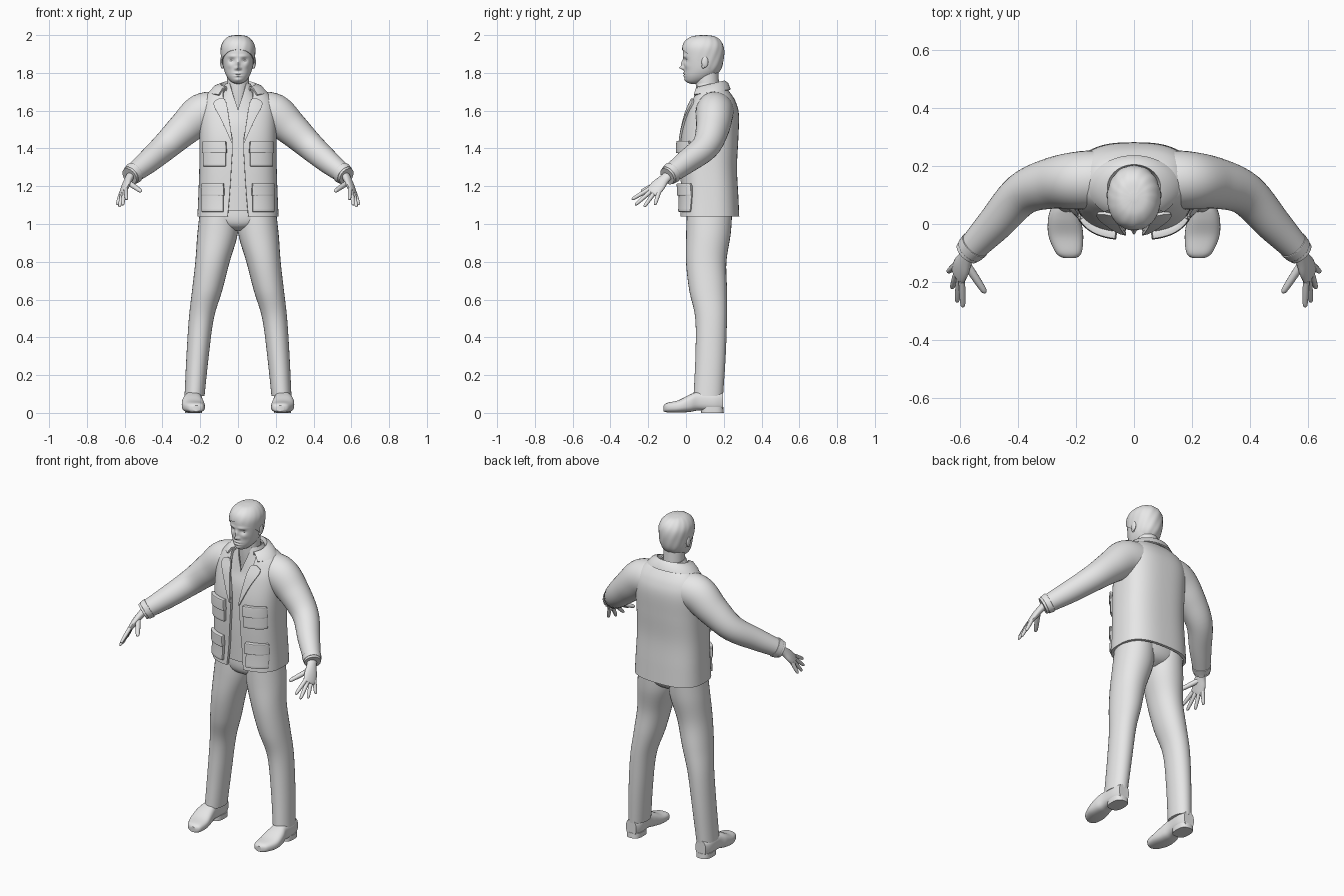
import bpy, bmesh, math
from mathutils import Vector, Matrix

cube = bpy.data.objects.get("Cube")
if cube:
    bpy.data.objects.remove(cube, do_unlink=True)

grey = bpy.data.materials.new("plain grey")
grey.use_nodes = True
grey.diffuse_color = (0.8, 0.8, 0.8, 1)
grey.node_tree.nodes["Principled BSDF"].inputs["Base Color"].default_value = (0.8, 0.8, 0.8, 1)


def spline(rows, steps=6):
    """Smooth curve through rows of numbers."""
    out = []
    last = len(rows) - 1
    for i in range(last):
        quad = [Vector(rows[min(max(k, 0), last)]) for k in range(i - 1, i + 3)]
        a, b, c, d = quad
        for s in range(steps):
            t = s / steps
            out.append(b + (c - a) * (t / 2) + (a * 2 - b * 5 + c * 4 - d) * (t * t / 2)
                       + (b * 3 - a - c * 3 + d) * (t ** 3 / 2))
    out.append(Vector(rows[last]))
    return out


def arc(t, rx, cy, ry, e=1.0):
    """Point on a squared ellipse, starting at the front and turning to +x."""
    s, c = math.sin(t), math.cos(t)
    return (math.copysign(abs(s) ** e, s) * rx, cy - math.copysign(abs(c) ** e, c) * ry)


def skin(rings, closed):
    """Bridge rings of points into a mesh; closed rings also get end caps."""
    bm = bmesh.new()
    loops = [[bm.verts.new(p) for p in ring] for ring in rings]
    n = len(loops[0])
    for low, high in zip(loops, loops[1:]):
        for j in range(n if closed else n - 1):
            k = (j + 1) % n
            bm.faces.new((low[j], low[k], high[k], high[j]))
    if closed:
        bm.faces.new(loops[0])
        bm.faces.new(loops[-1])
        bmesh.ops.recalc_face_normals(bm, faces=bm.faces)
    return bm


def finish(name, bm, mirror=False, thick=0, bevel=0, angle=40):
    mesh = bpy.data.meshes.new(name)
    bm.to_mesh(mesh)
    bm.free()
    mesh.materials.append(grey)
    ob = bpy.data.objects.new(name, mesh)
    bpy.context.collection.objects.link(ob)
    if mirror:
        ob.modifiers.new("mirror", "MIRROR")
    if thick:
        ob.modifiers.new("thickness", "SOLIDIFY").thickness = thick
    if bevel:
        mod = ob.modifiers.new("soft edges", "BEVEL")
        mod.width, mod.segments, mod.limit_method = bevel, 2, "ANGLE"
    bpy.ops.object.select_all(action="DESELECT")
    ob.select_set(True)
    bpy.context.view_layer.objects.active = ob
    bpy.ops.object.convert(target="MESH")
    bpy.ops.object.shade_smooth_by_angle(angle=math.radians(angle))
    return ob


def loft(rows, sides=32, e=1.0, along_y=False, steps=6):
    """Rows of (height, centre x, half width, centre depth, half depth)."""
    rings = []
    for h, cx, rx, cy, ry in spline(rows, steps):
        ring = [arc(math.tau * j / sides, rx, cy, ry, e) for j in range(sides)]
        rings.append([(cx + x, h, y) if along_y else (cx + x, y, h) for x, y in ring])
    return skin(rings, True)


def tube(rows, side, sides=20, steps=6):
    """Rows of (x, y, z, radius along side, radius across)."""
    path = spline(rows, steps)
    rings = []
    for i, row in enumerate(path):
        tangent = (path[min(i + 1, len(path) - 1)] - path[max(i - 1, 0)])
        tangent = Vector(tangent[:3]).normalized()
        a = Vector(side)
        a = (a - tangent * a.dot(tangent)).normalized()
        b = tangent.cross(a)
        rings.append([Vector(row[:3]) + a * row[3] * math.cos(u) + b * row[4] * math.sin(u)
                      for u in (math.tau * j / sides for j in range(sides))])
    return skin(rings, True)


def coat(rows, e, sides=40):
    """Half of an open-fronted garment, rows of (z, rx, cy, ry, gap)."""
    rings = []
    for z, rx, cy, ry, gap in spline(rows):
        t0 = math.asin(min(max(gap, 0) / rx, 1) ** (1 / e))
        ring = [arc(t0 + (math.pi - t0) * j / sides, rx, cy, ry, e) for j in range(sides + 1)]
        rings.append([(x, y, z) for x, y in ring])
    return skin(rings, False)


def ball(name, centre, scale, mirror=True):
    bm = bmesh.new()
    matrix = Matrix.Translation(centre) @ Matrix.Diagonal((*scale, 1))
    bmesh.ops.create_uvsphere(bm, u_segments=20, v_segments=12, radius=1, matrix=matrix)
    return finish(name, bm, mirror)


# Jacket body and shirt
BOXY = 0.75
jacket = [(1.04, .215, .125, .157, .055), (1.15, .21, .125, .152, .045),
          (1.3, .205, .12, .15, .035), (1.45, .205, .125, .152, .03),
          (1.58, .205, .14, .14, .06), (1.65, .19, .145, .117, .075),
          (1.7, .15, .14, .09, .08), (1.72, .09, .135, .075, .065)]
finish("jacket_body", coat(jacket, BOXY), True, thick=.016)
shirt = [(1.07, .17, .125, .132, 0), (1.3, .17, .12, .13, 0), (1.5, .17, .13, .13, 0),
         (1.6, .15, .14, .115, 0), (1.68, .1, .13, .088, .025), (1.745, .066, .122, .066, .045)]
finish("shirt", coat(shirt, .85), True, thick=.008)

jacket_fine = spline(jacket)


def front_y(x, z):
    """Depth of the jacket front at a point."""
    for low, high in zip(jacket_fine, jacket_fine[1:]):
        if z <= high[0]:
            break
    row = low.lerp(high, (z - low[0]) / (high[0] - low[0]))
    s = min(x / row[1], .999) ** (1 / BOXY)
    return row[2] - row[3] * (1 - s * s) ** (BOXY / 2)


def patch(name, rows, lift, thick, bevel=.004, cols=16):
    """Cloth plate lying on the jacket front, rows of (z, inner x, outer x)."""
    rings = []
    for z, x0, x1 in spline(rows):
        xs = [x0 + (x1 - x0) * j / cols for j in range(cols + 1)]
        rings.append([(x, front_y(x, z) - lift, z) for x in xs])
    finish(name, skin(rings, False), True, thick, bevel)


# Pockets, lapels and collar
for label, low, high, x0, x1 in (("upper", 1.305, 1.44, .065, .188), ("lower", 1.065, 1.215, .078, .195)):
    patch(label + "_pocket", [(low, x0, x1), (high - .01, x0, x1)], .016, .02)
    patch(label + "_pocket_flap", [(high - .065, x0 - .004, x1 + .004), (high, x0, x1)], .026, .028)
patch("lapel", [(1.43, .028, .034), (1.55, .046, .088), (1.635, .06, .13), (1.665, .075, .1)],
      .011, .012, .002)
rings = []
for rx, cy, ry, z, rise in ((.155, .125, .112, 1.682, .03), (.125, .125, .098, 1.714, .033),
                            (.092, .125, .08, 1.722, .038), (.08, .125, .068, 1.69, .03)):
    angles = [.72 + (math.pi - .72) * j / 30 for j in range(31)]
    rings.append([(*arc(t, rx, cy, ry), z + rise * (1 - math.cos(t)) / 2) for t in angles])
finish("jacket_collar", skin(rings, False), True, thick=.01)

# Sleeves and cuffs
finish("sleeve", tube([(.1, .155, 1.6, .1, .1), (.19, .15, 1.582, .108, .1), (.285, .14, 1.503, .09, .088),
                       (.385, .103, 1.41, .074, .074), (.48, 0, 1.327, .062, .062),
                       (.575, -.1, 1.252, .048, .046)], (0, 0, 1), 32), True)
finish("cuff_strap", tube([(.548, -.072, 1.273, .058, .054), (.567, -.092, 1.258, .053, .05)],
                          (0, 0, 1), 32), True, bevel=.003)

# Hands: palm, four fingers and a thumb
spread = Vector((-.37, -.9, .22)).normalized()
finish("palm", tube([(.565, -.088, 1.262, .027, .022), (.58, -.118, 1.235, .03, .02),
                     (.595, -.148, 1.202, .04, .018), (.607, -.176, 1.17, .039, .013),
                     (.61, -.183, 1.162, .03, .006)], spread), True)


def finger(name, base, tip, radius):
    base, tip = Vector(base), Vector(tip)
    rows = []
    for t, r in ((0, 1.1), (.45, 1.05), (.85, .85), (.96, .6), (1, .15)):
        rows.append((*base.lerp(tip, t), r * radius, r * radius))
    finish(name, tube(rows, spread + Vector((.1, 0, .1)), 12, 3), True)


knuckle = Vector((.605, -.17, 1.177))
for name, shift, tip in (("index_finger", .03, (.59, -.287, 1.13)), ("middle_finger", .01, (.61, -.27, 1.1)),
                         ("ring_finger", -.01, (.628, -.222, 1.09)), ("little_finger", -.03, (.641, -.165, 1.1))):
    finger(name, knuckle + spread * shift, tip, .0105)
finger("thumb", (.58, -.135, 1.22), (.512, -.238, 1.172), .013)

# Trousers
finish("trouser_leg", loft([(.09, .23, .053, .118, .078), (.3, .214, .059, .13, .08),
                            (.5, .194, .066, .133, .084), (.65, .163, .08, .117, .1),
                            (.8, .135, .091, .107, .107), (.95, .108, .107, .119, .118),
                            (1.08, .1, .1, .125, .12)], e=.95), True)
finish("trouser_seat", loft([(.965, 0, .05, .115, .06), (.99, 0, .13, .118, .1),
                             (1.03, 0, .185, .122, .118), (1.1, 0, .19, .125, .12)], e=.9))

# Shoes
finish("shoe", loft([(-.118, .222, .02, .024, .016), (-.1, .225, .044, .028, .025),
                     (-.04, .235, .06, .034, .033), (.02, .24, .056, .051, .046),
                     (.07, .238, .046, .063, .05), (.15, .235, .046, .06, .052),
                     (.195, .235, .034, .06, .046)], e=.75, along_y=True), True)
finish("shoe_heel", loft([(0, .235, .045, .14, .06), (.03, .235, .046, .14, .058)], e=.75), True)

# Head with the face modelled by soft bumps
head = [(1.742, 0, .01, .045, .02), (1.752, 0, .035, .05, .046), (1.78, 0, .059, .07, .078),
        (1.82, 0, .075, .086, .096), (1.88, 0, .084, .09, .105), (1.93, 0, .085, .09, .104),
        (1.965, 0, .07, .09, .088), (1.988, 0, .043, .092, .055), (1.995, 0, .006, .093, .008)]
bumps = [(.034, 1.866, .015, .011, .011), (.03, 1.888, .024, .007, -.005), (0, 1.826, .009, .009, -.024),
         (0, 1.848, .008, .018, -.014), (.013, 1.823, .006, .006, -.009), (0, 1.798, .02, .004, -.008),
         (0, 1.784, .017, .005, -.007), (0, 1.791, .024, .0025, .003), (0, 1.763, .02, .01, -.006),
         (.045, 1.838, .014, .014, -.004)]
bm = loft(head, 112, .95, steps=9)
for v in bm.verts:
    if v.co.y < .07:
        x, z = abs(v.co.x), v.co.z
        v.co.y += sum(a * math.exp(-((x - bx) / sx) ** 2 - ((z - bz) / sz) ** 2)
                      for bx, bz, sx, sz, a in bumps)
finish("head", bm, angle=70)
finish("neck", loft([(1.6, 0, .062, .125, .062), (1.7, 0, .06, .115, .062), (1.84, 0, .058, .11, .06)]))
ball("eye", (.034, .015, 1.866), (.015, .013, .008))
ball("ear", (.086, .1, 1.858), (.009, .018, .03))
ball("ear_lobe", (.083, .092, 1.835), (.008, .009, .012))

# Hair cap, trimmed along a sloping hairline
bm = loft([(h + .005, cx, rx + .006, cy, ry + .006) for h, cx, rx, cy, ry in head], 64, .95)
bmesh.ops.bisect_plane(bm, geom=bm.verts[:] + bm.edges[:] + bm.faces[:], plane_co=(0, 0, 1.908),
                       plane_no=Vector((0, .72, 1)).normalized(), clear_inner=True)
for v in bm.verts:
    wave = math.sin(14 * math.atan2(v.co.x, v.co.y - .09) + 60 * v.co.z)
    v.co.x *= 1 + .008 * wave
    v.co.y += .001 * wave
finish("hair", bm, thick=.008)
